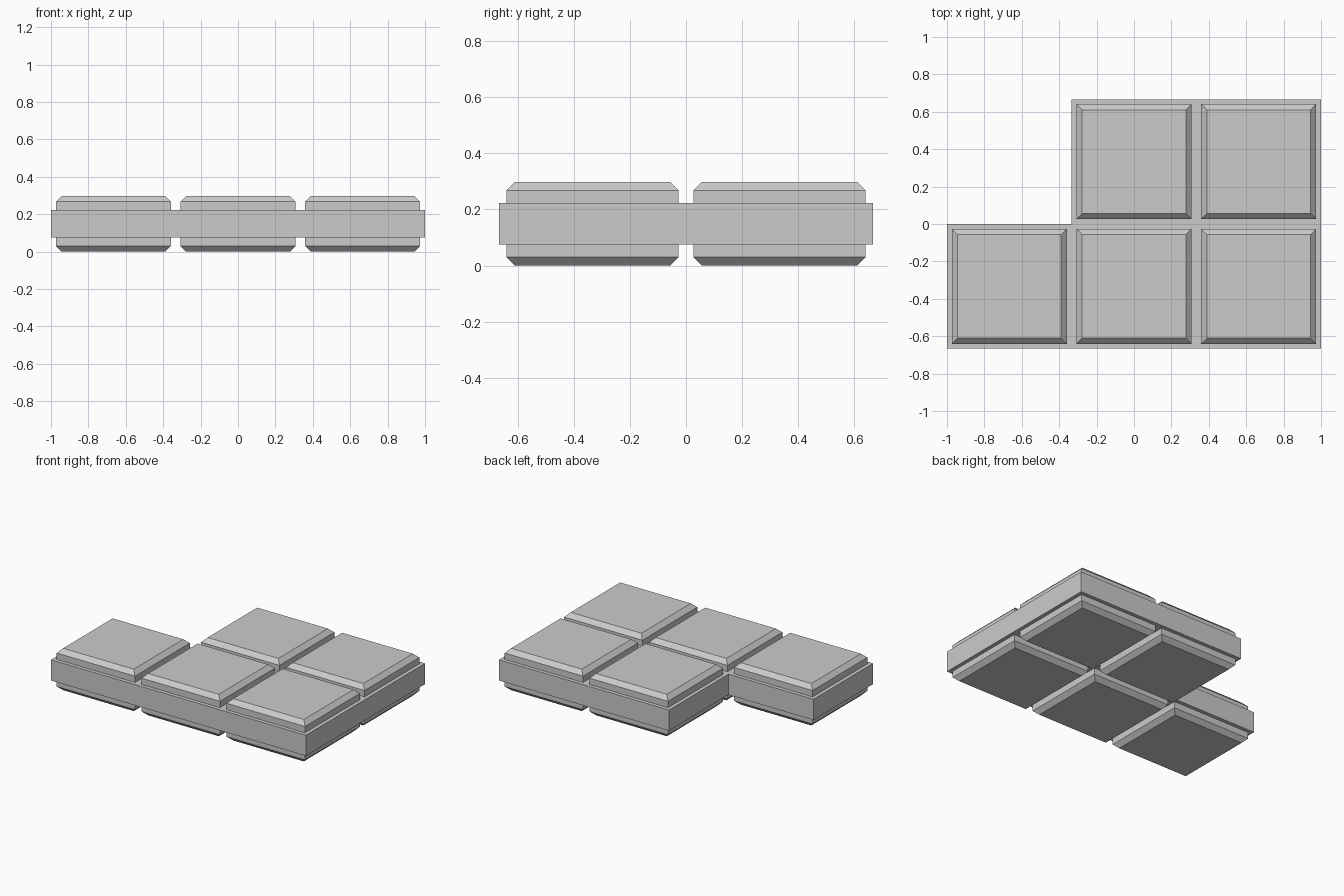
import bpy
import bmesh

CELL = 2 / 3                       # side of one square cell
SLAB_BOTTOM, SLAB_TOP = 0.075, 0.222
BORDER = 0.037                     # slab rim left around each pad
PAD_RISE = 0.045                   # straight part of a pad
CHAMFER = 0.03                     # sloped edge of a pad
MISSING_CELL = (0, 1)              # back right corner is left out

default_cube = bpy.data.objects.get("Cube")
if default_cube:
    bpy.data.objects.remove(default_cube, do_unlink=True)


def make_material(name, value):
    mat = bpy.data.materials.new(name)
    mat.use_nodes = True
    color = (value, value, value, 1)
    mat.diffuse_color = color
    mat.node_tree.nodes["Principled BSDF"].inputs["Base Color"].default_value = color
    return mat


bm = bmesh.new()

# L-shaped slab: a grid of square cells, extruded upwards
for col in range(3):
    for row in range(2):
        if (col, row) == MISSING_CELL:
            continue
        x, y = -1 + col * CELL, -CELL + row * CELL
        corners = [(x, y), (x + CELL, y), (x + CELL, y + CELL), (x, y + CELL)]
        bm.faces.new([bm.verts.new((cx, cy, SLAB_BOTTOM)) for cx, cy in corners])
bmesh.ops.remove_doubles(bm, verts=bm.verts[:], dist=0.001)
slab = bmesh.ops.extrude_face_region(bm, geom=bm.faces[:], use_keep_orig=True)
top_verts = [g for g in slab["geom"] if isinstance(g, bmesh.types.BMVert)]
bmesh.ops.translate(bm, verts=top_verts, vec=(0, 0, SLAB_TOP - SLAB_BOTTOM))
bmesh.ops.recalc_face_normals(bm, faces=bm.faces[:])

# Chamfered pads: raised from every cell, on the top and the underside
bm.normal_update()
pads = [f for f in bm.faces if abs(f.normal.z) > 0.9]
bmesh.ops.inset_individual(bm, faces=pads, thickness=BORDER)
for inset in (0, CHAMFER):
    rise = CHAMFER if inset else PAD_RISE
    bm.normal_update()
    bmesh.ops.inset_individual(bm, faces=pads, thickness=inset, depth=rise,
                               use_even_offset=True)

mesh = bpy.data.meshes.new("padded_slab")
bm.to_mesh(mesh)
bm.free()
mesh.materials.append(make_material("stone_grey", 0.6))
panel = bpy.data.objects.new("padded_slab", mesh)
bpy.context.collection.objects.link(panel)
